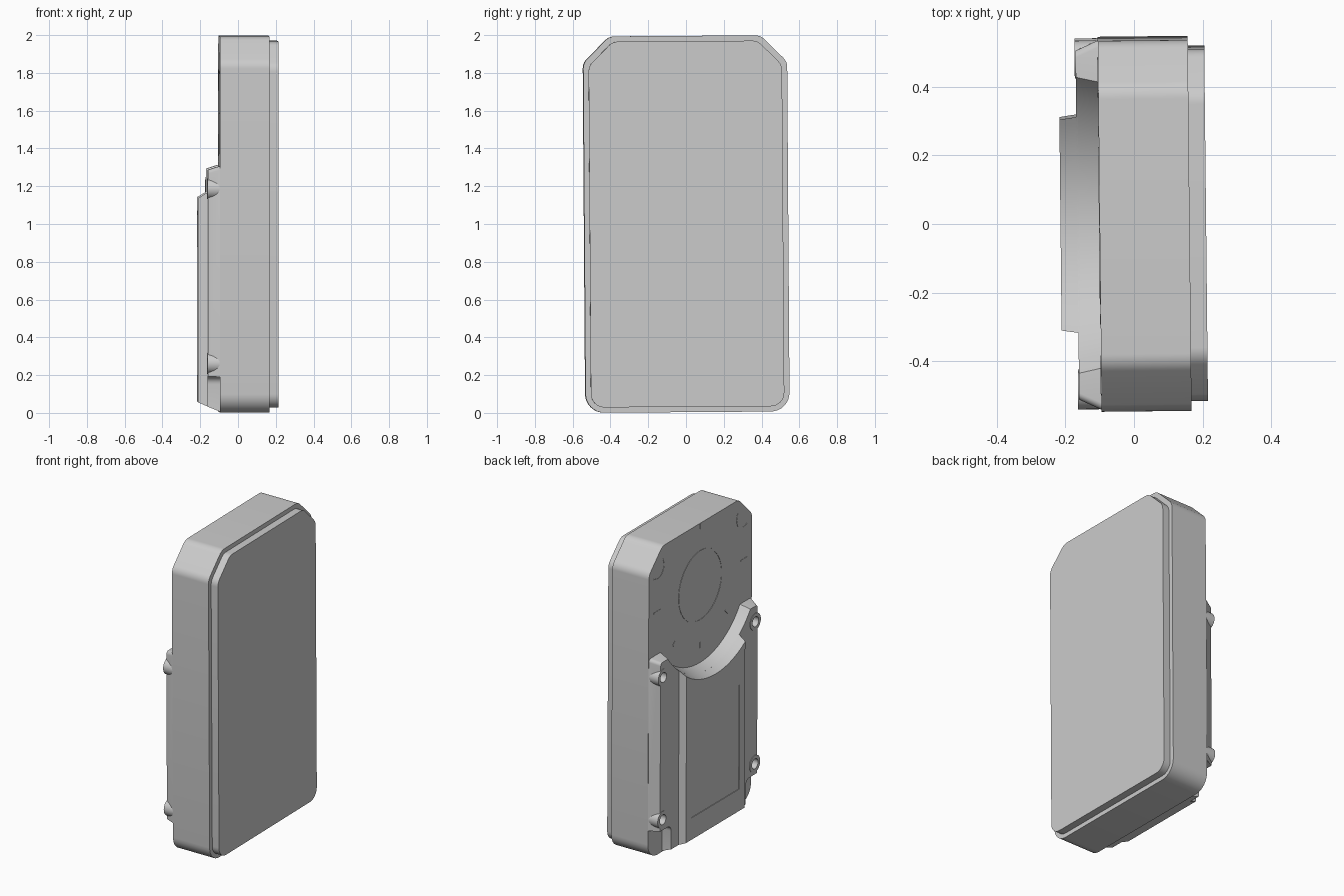
import bpy, bmesh
from math import sin, cos, pi, sqrt, atan2, radians
from mathutils import Matrix, Vector

if "Cube" in bpy.data.objects:
    bpy.data.objects.remove(bpy.data.objects["Cube"])

DIAL_Z = 1.59          # centre of the round recess on the back
parts = []


def make(name, bm):
    bmesh.ops.recalc_face_normals(bm, faces=bm.faces)
    me = bpy.data.meshes.new(name)
    bm.to_mesh(me)
    bm.free()
    ob = bpy.data.objects.new(name, me)
    bpy.context.collection.objects.link(ob)
    parts.append(ob)
    return ob


def loft(bm, sections):
    """Closed solid through (x, [(y, z), ...]) outlines of equal length."""
    rings = [[bm.verts.new((x, y, z)) for y, z in pts] for x, pts in sections]
    n = len(rings[0])
    for a, b in zip(rings, rings[1:]):
        for i in range(n):
            bm.faces.new((a[i], a[(i + 1) % n], b[(i + 1) % n], b[i]))
    bm.faces.new(rings[0])
    bm.faces.new(rings[-1])


def rounded(corners, seg=8):
    """Round each (y, z, radius) corner of a polygon."""
    out = []
    n = len(corners)
    for i, (y, z, r) in enumerate(corners):
        p = Vector((y, z))
        if r <= 0:
            out.append((y, z))
            continue
        u = (Vector(corners[i - 1][:2]) - p).normalized()
        v = (Vector(corners[(i + 1) % n][:2]) - p).normalized()
        half = u.angle(v) / 2
        c = p + (u + v).normalized() * (r / sin(half))
        t = r / (sin(half) / cos(half))
        a, b = p + u * t - c, p + v * t - c
        sweep = a.angle(b)
        for k in range(seg + 1):
            f = k / seg
            q = (a * sin((1 - f) * sweep) + b * sin(f * sweep)) / sin(sweep)
            out.append(tuple(c + q))
    return out


def mirrored(right):
    return right + [(-y, z, r) for y, z, r in reversed(right)]


def case_outline(inset=0.0):
    w, lo, hi, c = 0.54 - inset, 0.004 + inset, 1.996 - inset, 0.14 - inset * 0.4
    return rounded(mirrored([(w, lo, 0.1 - inset), (w, hi - c, 0.07), (w - c, hi, 0.07)][::1]))


def dial_arc(y_start, radius, seg=32):
    """Lower arc of the dial recess from +y_start to -y_start."""
    a = atan2(y_start, sqrt(radius ** 2 - y_start ** 2))
    return [(radius * sin(a - 2 * a * k / seg), DIAL_Z - radius * cos(a - 2 * a * k / seg))
            for k in range(seg + 1)]


def cylinders(bm, centres, r, x0, x1, seg=32):
    for y, z in centres:
        ring = [(y + r * cos(2 * pi * k / seg), z + r * sin(2 * pi * k / seg)) for k in range(seg)]
        loft(bm, [(x0, ring), (x1, ring)])


# main case and front screen plate
bm = bmesh.new()
loft(bm, [(-0.10, case_outline()), (0.162, case_outline())])
make("case", bm)
bm = bmesh.new()
loft(bm, [(0.155, case_outline(0.028)), (0.21, case_outline(0.028))])
make("screen_plate", bm)


# lower back cover with corner notches and round cut-out
def cover(side, top, radius, low):
    half = [(0.39, low, 0), (0.39, 0.195, 0.04), (side, 0.195, 0), (side, top, 0.02)]
    right = rounded([(0, low, 0)] + half + [(0, top, 0)], 5)[1:-1]
    arc = dial_arc(sqrt(radius ** 2 - (DIAL_Z - top) ** 2), radius)
    return right + arc + [(-y, z) for y, z in reversed(right)]


bm = bmesh.new()
loft(bm, [(-0.095, cover(0.54, 1.312, 0.50, 0.008)), (-0.165, cover(0.508, 1.29, 0.525, 0.036))])
back_cover = make("back_cover", bm)


# raised centre panel of the back cover
def centre(w, radius, low):
    return [(w, low)] + dial_arc(w, radius) + [(-w, low)]


bm = bmesh.new()
loft(bm, [(-0.16, centre(0.315, 0.523, 0.034)), (-0.214, centre(0.307, 0.545, 0.058))])
centre_panel = make("centre_panel", bm)

# screw bosses
screws = [(s * 0.482, z) for s in (-1, 1) for z in (0.265, 1.19)]
bm = bmesh.new()
cylinders(bm, screws, 0.055, -0.098, -0.168)
bosses = make("screw_bosses", bm)

# cutters: screw holes and thin label groove
bm = bmesh.new()
cylinders(bm, screws, 0.032, -0.12, -0.2)
hole_cutter = make("hole_cutter", bm)


def box(bm, y0, y1, z0, z1, x0, x1):
    pts = [(y0, z0), (y1, z0), (y1, z1), (y0, z1)]
    loft(bm, [(x0, pts), (x1, pts)])


bm = bmesh.new()
box(bm, -0.25, 0.25, 0.2, 0.88, -0.21, -0.25)
label_cutter = make("label_cutter", bm)

for target, cutter in ((back_cover, hole_cutter), (bosses, hole_cutter), (centre_panel, label_cutter)):
    m = target.modifiers.new("cut", 'BOOLEAN')
    m.operation, m.object, m.solver = 'DIFFERENCE', cutter, 'EXACT'
    bpy.context.view_layer.objects.active = target
    bpy.ops.object.modifier_apply(modifier=m.name)
for cutter in (hole_cutter, label_cutter):
    parts.remove(cutter)
    bpy.data.objects.remove(cutter)


# fine raised lines on the exposed back: ring, corner arcs, ticks
def arc_line(bm, y, z, r, a0, a1, w=0.004, seg=24):
    angs = [a0 + (a1 - a0) * k / seg for k in range(seg + 1)]
    pts = [(y + (r + w) * cos(a), z + (r + w) * sin(a)) for a in angs]
    pts += [(y + (r - w) * cos(a), z + (r - w) * sin(a)) for a in reversed(angs)]
    loft(bm, [(-0.098, pts), (-0.102, pts)])


bm = bmesh.new()
for k in range(2):
    arc_line(bm, 0, DIAL_Z, 0.225, k * pi, (k + 1) * pi)
for s in (-1, 1):
    mid = radians(-90 - s * 45)
    arc_line(bm, s * 0.45, 1.87, 0.07, mid - 1.4, mid + 1.4)
for deg in (0, 90, 180, 225, 270, 315):
    a = radians(deg)
    u, v = Vector((cos(a), sin(a))), Vector((-sin(a), cos(a))) * 0.004
    o = Vector((0, DIAL_Z))
    r0, r1 = (0.42, 0.49) if deg in (0, 180) else (0.37, 0.405)
    pts = [tuple(o + u * r0 - v), tuple(o + u * r1 - v), tuple(o + u * r1 + v), tuple(o + u * r0 + v)]
    loft(bm, [(-0.098, pts), (-0.102, pts)])
make("dial_lines", bm)

# slight overall tilt and smooth shading with sharp edges
pivot = Matrix.Translation((0, 0, 1))
tilt = pivot @ Matrix.Rotation(radians(0.6), 4, 'Z') @ Matrix.Rotation(radians(0.4), 4, 'X') @ pivot.inverted()
for ob in parts:
    ob.data.transform(tilt)
    bpy.ops.object.select_all(action='DESELECT')
    ob.select_set(True)
    bpy.context.view_layer.objects.active = ob
    bpy.ops.object.shade_smooth_by_angle(angle=radians(25))
